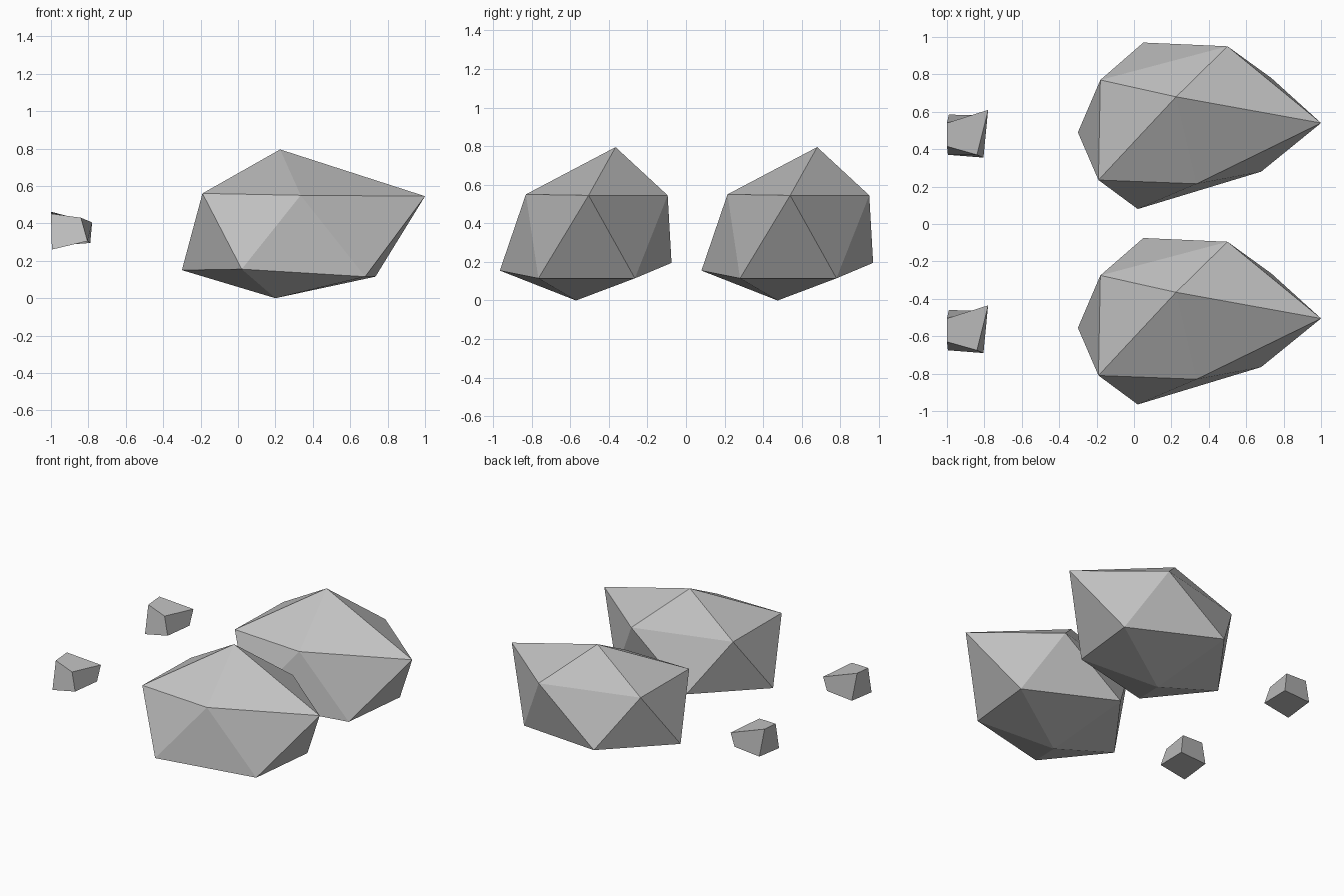
import bpy
import bmesh

cube = bpy.data.objects.get("Cube")
if cube:
    bpy.data.objects.remove(cube, do_unlink=True)

SPACING = 1.045  # distance between the two matching sets

stone = bpy.data.materials.new("stone grey")
stone.use_nodes = True
GREY = (0.54, 0.54, 0.54, 1)
stone.diffuse_color = GREY
bsdf = stone.node_tree.nodes["Principled BSDF"]
bsdf.inputs["Base Color"].default_value = GREY
bsdf.inputs["Roughness"].default_value = 0.9


def finish(name, bm):
    """Make a front object and a linked copy behind it."""
    bmesh.ops.recalc_face_normals(bm, faces=bm.faces)
    mesh = bpy.data.meshes.new(name)
    bm.to_mesh(mesh)
    bm.free()
    mesh.materials.append(stone)
    for side, y in (("front", 0), ("back", SPACING)):
        obj = bpy.data.objects.new(f"{side}_{name}", mesh)
        obj.location.y = y
        bpy.context.collection.objects.link(obj)


# Boulder: two staggered rings of five corners, with a peak and a base point
bm = bmesh.new()
peak = bm.verts.new((0.225, -0.365, 0.795))
base = bm.verts.new((0.2, -0.57, 0))
upper = [bm.verts.new(p) for p in (
    (-0.19, -0.81, 0.56), (0.335, -0.83, 0.55), (1.0, -0.505, 0.545),
    (0.5, -0.095, 0.545), (-0.18, -0.275, 0.555))]
lower = [bm.verts.new(p) for p in (
    (-0.3, -0.555, 0.15), (0.02, -0.965, 0.155), (0.68, -0.765, 0.115),
    (0.735, -0.265, 0.115), (0.05, -0.075, 0.195))]
for i in range(5):
    j = (i + 1) % 5
    bm.faces.new((peak, upper[i], upper[j]))
    bm.faces.new((upper[i], lower[i], lower[j]))
    bm.faces.new((upper[i], lower[j], upper[j]))
    bm.faces.new((base, lower[j], lower[i]))
finish("boulder", bm)

# Pebble: an uneven block with four-sided top and bottom
bm = bmesh.new()
top = [bm.verts.new(p) for p in (
    (-1.0, -0.63, 0.452), (-0.84, -0.675, 0.43),
    (-0.78, -0.435, 0.405), (-1.0, -0.505, 0.462))]
bottom = [bm.verts.new(p) for p in (
    (-0.995, -0.675, 0.26), (-0.805, -0.69, 0.305),
    (-0.79, -0.465, 0.295), (-0.99, -0.46, 0.28))]
bm.faces.new(top)
bm.faces.new(bottom[::-1])
for i in range(4):
    j = (i + 1) % 4
    bm.faces.new((bottom[i], bottom[j], top[j], top[i]))
finish("pebble", bm)
